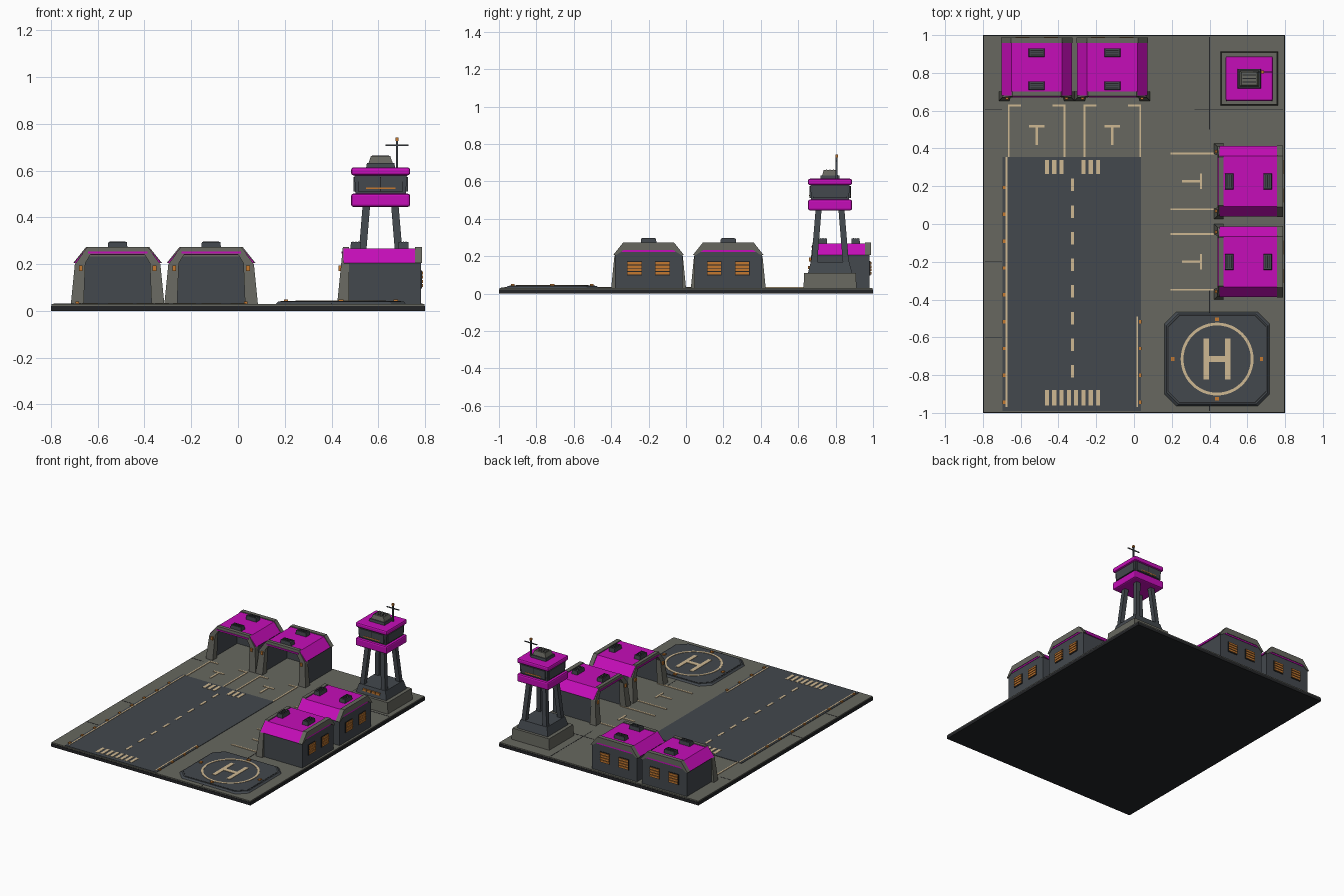
import bpy, bmesh, math
from mathutils import Matrix, Vector

cube = bpy.data.objects.get("Cube")
if cube:
    bpy.data.objects.remove(cube, do_unlink=True)


def material(name, rgb):
    m = bpy.data.materials.new(name)
    m.use_nodes = True
    m.diffuse_color = (*rgb, 1)
    m.node_tree.nodes["Principled BSDF"].inputs["Base Color"].default_value = (*rgb, 1)
    return m


MAGENTA = material("magenta paint", (0.56, 0.004, 0.48))
SLATE = material("dark slate", (0.056, 0.065, 0.075))
CONCRETE = material("concrete", (0.135, 0.137, 0.115))
CREAM = material("cream marking", (0.62, 0.48, 0.29))
ORANGE = material("orange light", (0.55, 0.19, 0.03))
BLACK = material("near black", (0.017, 0.018, 0.02))
GROUND = 0.03
HERE = Matrix()


def finish(name, mat, bm, place=HERE, bevel=0):
    bmesh.ops.recalc_face_normals(bm, faces=bm.faces)
    bm.transform(place)
    mesh = bpy.data.meshes.new(name)
    bm.to_mesh(mesh)
    bm.free()
    mesh.materials.append(mat)
    obj = bpy.data.objects.new(name, mesh)
    bpy.context.collection.objects.link(obj)
    if bevel:
        mod = obj.modifiers.new("bevel", "BEVEL")
        mod.width, mod.segments = bevel, 2
    return obj


def box(name, mat, x0, x1, y0, y1, z0, z1, place=HERE, bevel=0, taper=1):
    """Box by its limits; taper scales the top about the centre."""
    bm = bmesh.new()
    bmesh.ops.create_cube(bm, size=1)
    for v in bm.verts:
        k = taper if v.co.z > 0 else 1
        v.co = ((x0 + x1) / 2 + v.co.x * k * (x1 - x0),
                (y0 + y1) / 2 + v.co.y * k * (y1 - y0), z1 if v.co.z > 0 else z0)
    return finish(name, mat, bm, place, bevel)


def block(name, mat, x, y, hx, hy, z0, z1, **kw):
    return box(name, mat, x - hx, x + hx, y - hy, y + hy, z0, z1, **kw)


def prism(name, mat, half, y0, y1, place=HERE, lean=0):
    """Mirrored x/z outline drawn from its right half, extruded along y."""
    pts = half + [(-x, z) for x, z in reversed(half)]
    bm = bmesh.new()
    face = bm.faces.new([bm.verts.new((x, y0, z)) for x, z in pts])
    out = bmesh.ops.extrude_face_region(bm, geom=[face])
    moved = [g for g in out["geom"] if isinstance(g, bmesh.types.BMVert)]
    bmesh.ops.translate(bm, verts=moved, vec=(0, y1 - y0, 0))
    for v in bm.verts:
        if v.co.y < (y0 + y1) / 2:
            v.co.y += lean * (v.co.z - GROUND)
    return finish(name, mat, bm, place)


def arch(name, mat, outer, inner, y0, y1, place, lean=0):
    """Hollow arch between two right-half outlines running from foot to crown."""
    bm = bmesh.new()
    full = [p + [(-x, z) for x, z in reversed(p)] for p in (outer, inner)]
    rows = [[[bm.verts.new((x, y + (lean * (z - GROUND) if y == y0 else 0), z)) for x, z in p]
             for y in (y0, y1)] for p in full]
    (of, ob), (nf, nb) = rows
    for a, b in ((of, ob), (nf, nb), (of, nf), (ob, nb)):
        for i in range(len(a) - 1):
            bm.faces.new((a[i], a[i + 1], b[i + 1], b[i]))
    for i in (0, -1):
        bm.faces.new((of[i], ob[i], nb[i], nf[i]))
    return finish(name, mat, bm, place)


def mark(name, x0, x1, y0, y1, place=HERE, z=GROUND, mat=CREAM):
    return box(name, mat, x0, x1, y0, y1, z, z + 0.004, place)


# Ground slab and its joints
box("base_slab", BLACK, -0.8, 0.8, -1, 1, 0, 0.022)
box("concrete_top", CONCRETE, -0.797, 0.797, -0.997, 0.997, 0.022, GROUND)
for x0, x1, y0, y1 in ((0.398, 0.402, 0.5, 0.99), (0.398, 0.402, -0.99, -0.35),
                       (0.32, 0.79, 0.603, 0.607), (-0.79, -0.7, 0.603, 0.607),
                       (-0.79, -0.7, -0.202, -0.198), (-0.79, -0.7, -0.602, -0.598)):
    box("slab_joint", BLACK, x0, x1, y0, y1, 0.029, 0.031)

# Runway with markings and edge lamps
box("runway", SLATE, -0.695, 0.037, -0.99, 0.355, 0.028, 0.033)
mark("runway_edge_line", -0.681, -0.671, -0.97, 0.355, z=0.031)
mark("runway_edge_line", 0.012, 0.022, -0.97, -0.49, z=0.031)
for i in range(8):
    y = 0.207 - i * 0.141
    mark("centre_dash", -0.334, -0.318, y - 0.033, y + 0.033, z=0.031)
    x = -0.461 + i * 0.0387
    mark("threshold_bar", x - 0.011, x + 0.011, -0.96, -0.88, z=0.031)
    if i not in (3, 4):
        mark("threshold_bar", x - 0.011, x + 0.011, 0.265, 0.34, z=0.031)
for i in range(9):
    y = 0.193 - i * 0.142
    block("runway_lamp", ORANGE, -0.688, y, 0.007, 0.009, 0.03, 0.04)
    if y < -0.5:
        block("runway_lamp", ORANGE, 0.033, y, 0.007, 0.009, 0.03, 0.04)


def parking_bay(place, stubs):
    for s in (-1, 1):
        x = s * 0.148
        mark("bay_line", x - 0.005, x + 0.005, -0.278, 0, place)
        if stubs:
            mark("bay_stub", *sorted((x, x - s * 0.065)), -0.01, 0, place)
    mark("bay_stop_bar", -0.042, 0.042, -0.121, -0.109, place)
    mark("bay_stop_stem", -0.006, 0.006, -0.215, -0.115, place)


def hangar(place, length):
    """Open hangar with its door towards local -y."""
    # portal frame
    arch("hangar_portal", CONCRETE, [(0.2, GROUND), (0.183, 0.2), (0.128, 0.274)],
         [(0.145, GROUND), (0.138, 0.205), (0.115, 0.242)], 0, 0.05, place, 0.1)
    box("portal_trim", MAGENTA, -0.127, 0.127, 0.018, 0.03, 0.246, 0.255, place)
    for s in (-1, 1):
        block("portal_lamp", ORANGE, s * 0.158, 0.014, 0.008, 0.008, 0.172, 0.194, place=place)
        box("hangar_wall", SLATE, *sorted((s * 0.165, s * 0.18)), 0.03, length, GROUND, 0.212, place)
    # roof and rear gable
    arch("hangar_roof", MAGENTA, [(0.187, 0.205), (0.133, 0.268)],
         [(0.165, 0.205), (0.12, 0.24)], 0.028, length - 0.01, place)
    prism("hangar_rear_wall", SLATE, [(0.18, GROUND), (0.18, 0.205), (0.13, 0.25)],
          length - 0.02, length, place)
    arch("rear_roof_rim", CONCRETE, [(0.19, 0.205), (0.135, 0.274)],
         [(0.175, 0.205), (0.132, 0.233)], length - 0.025, length + 0.006, place)
    box("rear_roof_trim", MAGENTA, -0.145, 0.145, length - 0.01, length + 0.003, 0.222, 0.232, place)
    # louvred rear windows
    for s in (-1, 1):
        x = s * 0.075
        block("window_backing", BLACK, x, length + 0.001, 0.04, 0.003, 0.097, 0.173, place=place)
        for i in range(4):
            z = 0.102 + i * 0.018
            block("window_slat", ORANGE, x, length + 0.004, 0.037, 0.005, z, z + 0.013, place=place)
    # roof vents
    for y in (0.08, length - 0.075):
        block("roof_vent", SLATE, 0, y, 0.043, 0.023, 0.262, 0.295, place=place, taper=0.92)
        for i in (-1, 0, 1):
            block("vent_slit", BLACK, 0, y + i * 0.012, 0.034, 0.002, 0.293, 0.297, place=place)


for x in (-0.515, -0.115):
    hangar(Matrix.Translation((x, 0.652, 0)), 0.33)
    parking_bay(Matrix.Translation((x, 0.632, 0)), True)
TURN = Matrix.Rotation(-math.pi / 2, 4, "Z")
for y in (0.226, -0.2):
    hangar(Matrix.Translation((0.424, y, 0)) @ TURN, 0.358)
    parking_bay(Matrix.Translation((0.47, y, 0)) @ TURN, False)

# Helicopter pad
PAD = Matrix.Translation((0.44, -0.715, 0))


def octagon(name, mat, hx, hy, cut, z0, z1, shrink):
    bm = bmesh.new()
    rings = []
    for z, d in ((z0, 0), (z1, shrink)):
        a, b = hx - d, hy - d
        rings.append([bm.verts.new((x, y, z)) for x, y in (
            (a, cut - b), (a, b - cut), (a - cut, b), (cut - a, b),
            (-a, b - cut), (-a, cut - b), (cut - a, -b), (a - cut, -b))])
    for i in range(8):
        j = (i + 1) % 8
        bm.faces.new((rings[0][i], rings[0][j], rings[1][j], rings[1][i]))
    bm.faces.new(rings[0])
    bm.faces.new(rings[1])
    finish(name, mat, bm, PAD)


octagon("helipad_base", SLATE, 0.28, 0.25, 0.062, 0.028, 0.041, 0.012)
octagon("helipad_rim_line", BLACK, 0.262, 0.232, 0.06, 0.038, 0.0415, 0)
octagon("helipad_deck", SLATE, 0.258, 0.228, 0.059, 0.038, 0.043, 0)
bm = bmesh.new()
loops = [[bm.verts.new((r * math.cos(t * math.tau / 48), r * math.sin(t * math.tau / 48), 0.0455))
          for t in range(48)] for r in (0.178, 0.193)]
for i in range(48):
    j = (i + 1) % 48
    bm.faces.new((loops[0][i], loops[1][i], loops[1][j], loops[0][j]))
ring = bmesh.ops.extrude_face_region(bm, geom=bm.faces[:])
bmesh.ops.translate(bm, vec=(0, 0, -0.004),
                    verts=[g for g in ring["geom"] if isinstance(g, bmesh.types.BMVert)])
finish("helipad_ring", CREAM, bm, PAD)
for s in (-1, 1):
    block("landing_mark_bar", CREAM, s * 0.057, 0, 0.014, 0.108, 0.041, 0.0455, place=PAD)
    block("pad_lamp", ORANGE, s * 0.235, 0, 0.009, 0.011, 0.04, 0.05, place=PAD)
    block("pad_lamp", ORANGE, 0, s * 0.211, 0.011, 0.009, 0.04, 0.05, place=PAD)
block("landing_mark_cross", CREAM, 0, 0, 0.045, 0.015, 0.041, 0.0455, place=PAD)

# Control tower
TOWER = Matrix.Translation((0.61, 0.77, 0))
block("tower_plinth", CONCRETE, 0, 0, 0.152, 0.142, GROUND, 0.11, place=TOWER, taper=0.97)
block("tower_foot", SLATE, 0, 0, 0.122, 0.118, 0.11, 0.17, place=TOWER, taper=0.87)
for i in range(4):
    x = -0.054 + i * 0.036
    block("foot_light_strip", ORANGE, x, -0.114, 0.015, 0.005, 0.132, 0.148, place=TOWER)
for sx in (-1, 1):
    for sy in (-1, 1):
        leg = block("tower_leg", SLATE, 0, 0, 0.016, 0.016, 0.16, 0.45)
        for v in leg.data.vertices:
            d = 0.085 if v.co.z < 0.3 else 0.061
            v.co = TOWER @ (v.co + Vector((sx * d, sy * d, 0)))
block("cab_floor", MAGENTA, 0, 0, 0.126, 0.118, 0.445, 0.502, place=TOWER, bevel=0.01)
block("cab_room", SLATE, 0, 0, 0.108, 0.101, 0.5, 0.585, place=TOWER, taper=1.04)
for s in (-1, 1):
    block("cab_window", SLATE, 0, s * 0.104, 0.096, 0.006, 0.512, 0.574, place=TOWER)
    block("cab_window", SLATE, s * 0.111, 0, 0.006, 0.09, 0.512, 0.574, place=TOWER)
    block("cab_light_strip", ORANGE, 0, s * 0.109, 0.063, 0.003, 0.521, 0.528, place=TOWER)
    block("cab_mullion", BLACK, 0, s * 0.109, 0.002, 0.002, 0.512, 0.574, place=TOWER)
block("cab_roof", MAGENTA, 0, 0, 0.126, 0.118, 0.58, 0.614, place=TOWER, bevel=0.01)
block("roof_unit_base", SLATE, 0, 0, 0.062, 0.052, 0.612, 0.632, place=TOWER, taper=0.95)
block("roof_unit", CONCRETE, 0, 0, 0.052, 0.042, 0.632, 0.662, place=TOWER, taper=0.8)
for i in range(-1, 2):
    block("roof_unit_slit", BLACK, 0, i * 0.018, 0.036, 0.003, 0.66, 0.664, place=TOWER)
block("antenna_mast", SLATE, 0.07, 0.035, 0.005, 0.005, 0.61, 0.73, place=TOWER)
block("antenna_crossbar", SLATE, 0.07, 0.035, 0.05, 0.003, 0.705, 0.711, place=TOWER)
block("antenna_lamp", ORANGE, 0.07, 0.035, 0.007, 0.007, 0.728, 0.743, place=TOWER)
